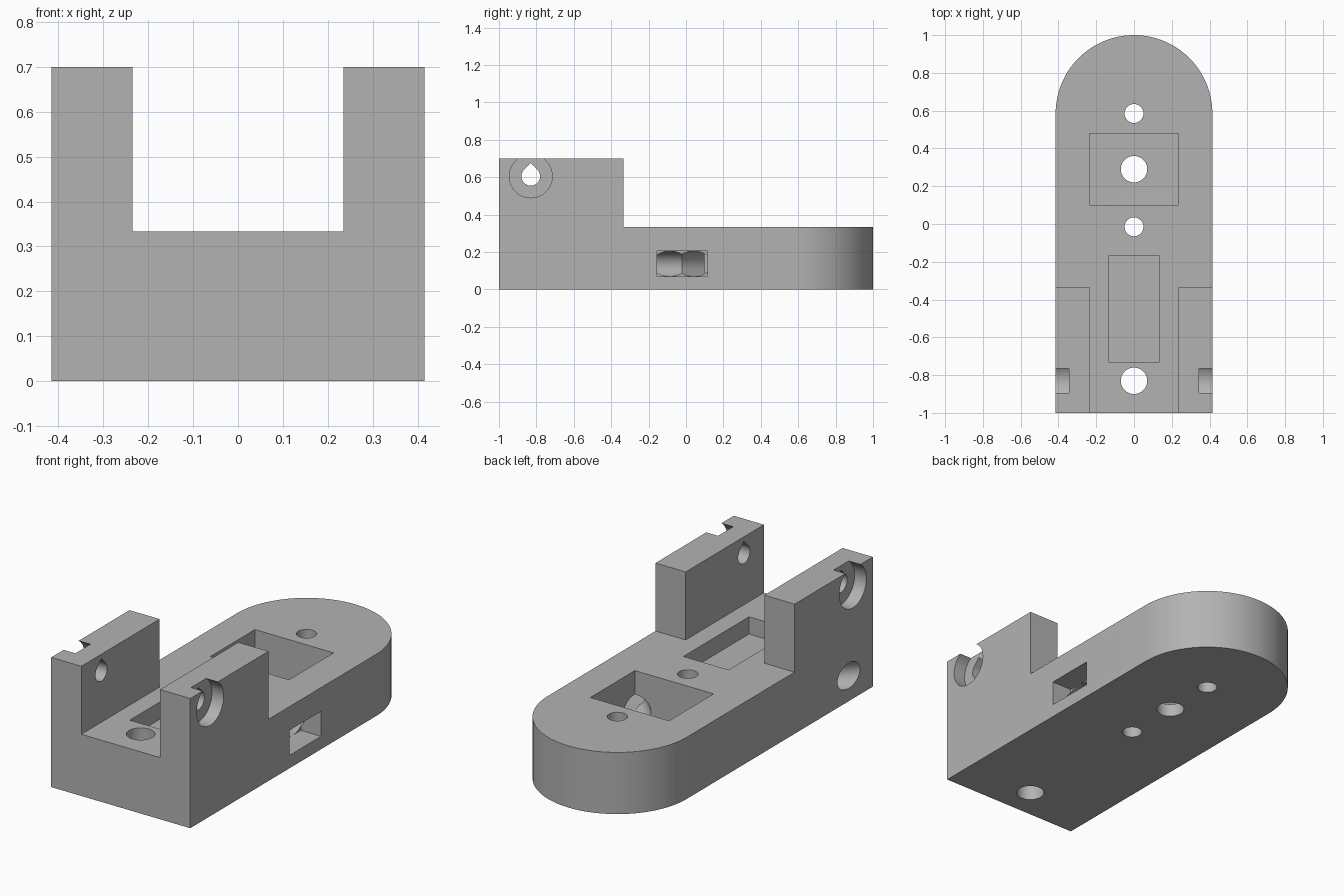
import bpy, bmesh, math
from mathutils import Matrix, Vector

if "Cube" in bpy.data.objects:
    bpy.data.objects.remove(bpy.data.objects["Cube"])

W, TOP, DECK = 0.415, 0.70, 0.333

grey = bpy.data.materials.new("grey plastic")
grey.diffuse_color = (0.45, 0.45, 0.45, 1)
grey.use_nodes = True
grey.node_tree.nodes["Principled BSDF"].inputs["Base Color"].default_value = grey.diffuse_color


def prism(name, pts, height, matrix=Matrix()):
    """Extrude a closed 2D outline along local z."""
    bm = bmesh.new()
    face = bm.faces.new([bm.verts.new((x, y, 0)) for x, y in pts])
    ext = bmesh.ops.extrude_face_region(bm, geom=[face])["geom"]
    moved = [v for v in ext if isinstance(v, bmesh.types.BMVert)]
    bmesh.ops.translate(bm, verts=moved, vec=(0, 0, height))
    bmesh.ops.transform(bm, matrix=matrix, verts=bm.verts)
    bmesh.ops.recalc_face_normals(bm, faces=bm.faces)
    mesh = bpy.data.meshes.new(name)
    bm.to_mesh(mesh)
    bm.free()
    mesh.materials.append(grey)
    ob = bpy.data.objects.new(name, mesh)
    bpy.context.collection.objects.link(ob)
    return ob


def arc(r, a0, a1, n):
    angles = [math.radians(a0 + (a1 - a0) * i / n) for i in range(n + 1)]
    return [(r * math.cos(a), r * math.sin(a)) for a in angles]


def box(name, x0, x1, y0, y1, z0, z1):
    return prism(name, [(x0, y0), (x1, y0), (x1, y1), (x0, y1)], z1 - z0,
                 Matrix.Translation((0, 0, z0)))


def rod(name, start, end, r):
    start, axis = Vector(start), Vector(end) - Vector(start)
    turn = axis.to_track_quat('Z', 'Y').to_matrix().to_4x4()
    return prism(name, arc(r, 0, 360, 48)[:-1], axis.length,
                 Matrix.Translation(start) @ turn)


# Solid bracket blank with a rounded back end
outline = [(-W, -1), (W, -1)] + [(x, y + 0.585) for x, y in arc(W, 0, 180, 64)]
body = prism("bracket_body", outline, TOP)

# Deck clearance and the channel between the side walls
cutters = [
    box("deck_cutter", -0.6, 0.6, -0.333, 1.2, DECK, 0.9),
    box("channel_cutter", -0.235, 0.235, -1.2, -0.2, DECK, 0.9),
    # Deep rear pocket, shallow front pocket, side slot
    box("rear_pocket_cutter", -0.235, 0.235, 0.1, 0.48, 0.07, 0.5),
    box("front_pocket_cutter", -0.135, 0.135, -0.73, -0.17, 0.24, 0.5),
    box("side_slot_cutter", 0.295, 0.6, -0.155, 0.115, 0.07, 0.205),
    # Diagonal wire tunnels meeting inside the slot
    rod("long_tunnel_cutter", (-0.6, -0.98, 0.1375), (0.36, -0.02, 0.1375), 0.068),
    rod("short_tunnel_cutter", (0.355, -0.02, 0.1375), (0.16, 0.175, 0.1375), 0.068),
]

# Vertical holes
for y, r in ((0.585, 0.05), (0.29, 0.07), (-0.015, 0.05), (-0.83, 0.07)):
    cutters.append(rod("vertical_hole_cutter", (0, y, -0.1), (0, y, 0.5), r))

# Teardrop axle hole through both walls; local x, y, z map to y, z, x
side = Matrix(((0, 0, 1, -0.6), (1, 0, 0, -0.83), (0, 1, 0, 0.605), (0, 0, 0, 1)))
teardrop = arc(0.05, 135, 405, 36) + [(0, 0.0707)]
cutters.append(prism("axle_cutter", teardrop, 1.2, side))

# Counterbores on the outer wall faces
for s in (-1, 1):
    cutters.append(rod("counterbore_cutter", (s * 0.345, -0.83, 0.605),
                       (s * 0.6, -0.83, 0.605), 0.115))

for c in cutters:
    mod = body.modifiers.new(c.name, 'BOOLEAN')
    mod.operation, mod.solver, mod.object = 'DIFFERENCE', 'EXACT', c

# Bake the cuts, then discard the cutters
bpy.context.view_layer.objects.active = body
body.select_set(True)
for m in list(body.modifiers):
    bpy.ops.object.modifier_apply(modifier=m.name)
for c in cutters:
    bpy.data.objects.remove(c)
bpy.ops.object.shade_smooth_by_angle(angle=math.radians(30))
